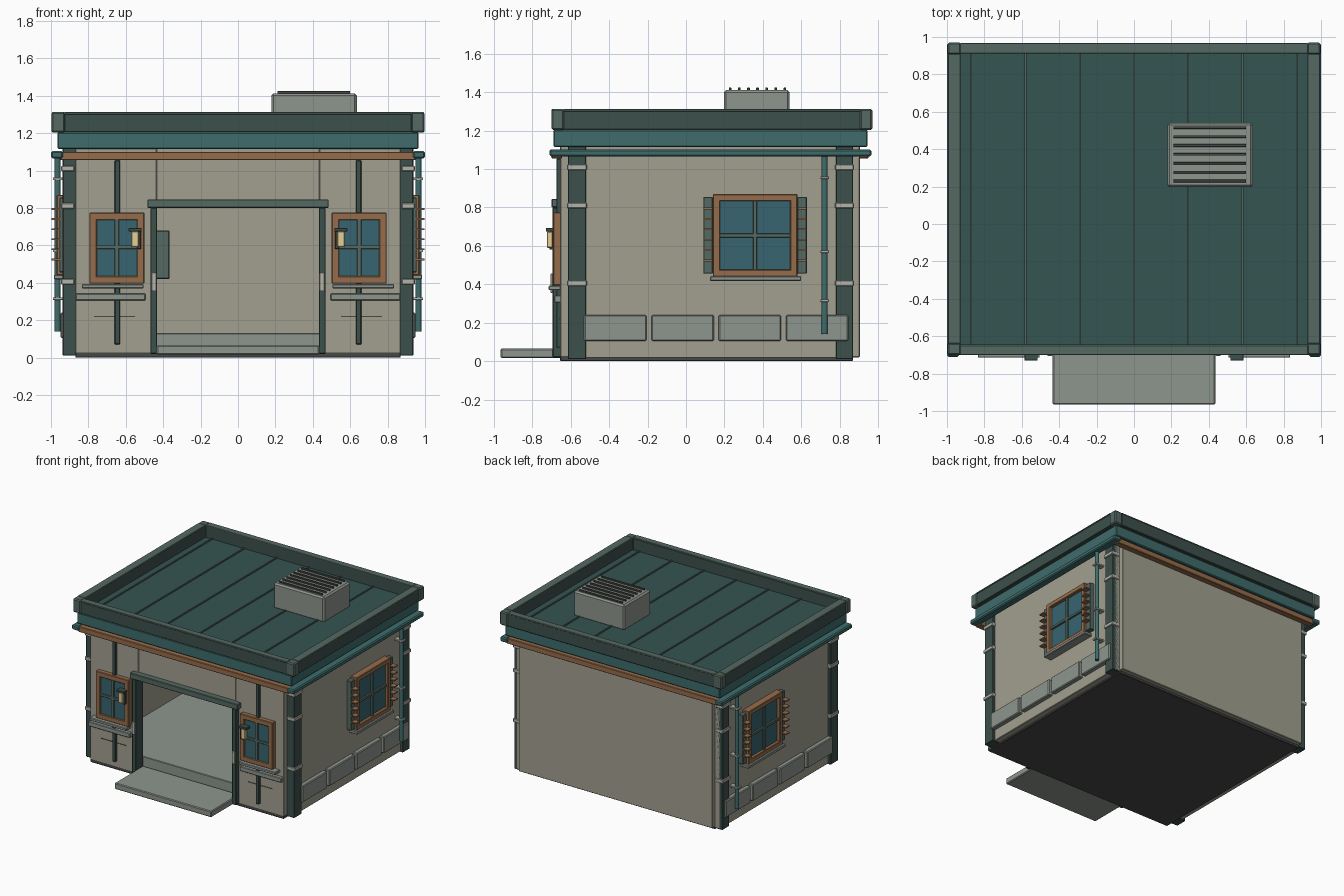
import bpy, math

COLORS = {
    "plaster": (0.36, 0.35, 0.28, 1), "stone": (0.27, 0.30, 0.27, 1),
    "teal": (0.05, 0.15, 0.15, 1), "roof": (0.035, 0.09, 0.085, 1),
    "trim": (0.09, 0.14, 0.12, 1), "post": (0.045, 0.08, 0.07, 1),
    "wood": (0.30, 0.15, 0.07, 1), "glass": (0.04, 0.13, 0.16, 1),
    "band": (0.45, 0.46, 0.40, 1), "dark": (0.06, 0.065, 0.06, 1),
    "lamp": (0.80, 0.62, 0.30, 1),
}
MATS = {}
for key, col in COLORS.items():
    MATS[key] = bpy.data.materials.new(key)
    MATS[key].diffuse_color = col


def box(name, mat, x, y, z, bevel=0.004):
    """Bevelled box from (min, max) ranges."""
    lo = [min(r) for r in (x, y, z)]
    hi = [max(r) for r in (x, y, z)]
    bpy.ops.mesh.primitive_cube_add(size=1, location=[(a + b) / 2 for a, b in zip(lo, hi)])
    ob = bpy.context.object
    ob.name = name
    ob.scale = [b - a for a, b in zip(lo, hi)]
    bpy.ops.object.transform_apply(location=False, rotation=False, scale=True)
    ob.data.materials.append(MATS[mat])
    if bevel:
        m = ob.modifiers.new("bevel", 'BEVEL')
        m.width = bevel
        m.segments = 1
    return ob


def pipe(name, mat, x, y, z0, z1, r):
    bpy.ops.mesh.primitive_cylinder_add(vertices=16, radius=r, depth=z1 - z0, location=(x, y, (z0 + z1) / 2))
    ob = bpy.context.object
    ob.name = name
    ob.data.materials.append(MATS[mat])
    bpy.ops.object.shade_smooth_by_angle()


# Floor, entrance step and threshold
box("base_slab", "dark", (-0.87, 0.87), (-0.655, 0.87), (0, 0.03))
box("interior_floor", "stone", (-0.87, 0.87), (-0.58, 0.87), (0.03, 0.13))
box("entrance_step", "stone", (-0.435, 0.435), (-0.965, -0.60), (0.015, 0.065), 0.006)

# Shell: back wall and header over the doorway
box("back_wall", "plaster", (-0.87, 0.87), (0.84, 0.905), (0.02, 1.12))
box("door_header", "plaster", (-0.435, 0.435), (-0.65, -0.60), (0.83, 1.12), 0.002)
box("door_lintel", "trim", (-0.485, 0.485), (-0.70, -0.60), (0.80, 0.845))
box("wall_cabinet", "trim", (-0.60, -0.365), (0.76, 0.84), (0.42, 0.68), 0.006)

for s, side in ((1, "right"), (-1, "left")):
    def sbox(name, mat, x, y, z, bevel=0.004):
        return box(f"{side}_{name}", mat, (s * x[0], s * x[1]), y, z, bevel)

    # Side and front walls
    sbox("side_wall", "plaster", (0.84, 0.915), (-0.60, 0.87), (0.015, 1.12))
    sbox("front_wall", "plaster", (0.435, 0.87), (-0.655, -0.60), (0.02, 1.12))

    # Corner posts with pale bands
    for y0, y1, pos in ((-0.615, -0.52, "front"), (0.78, 0.87, "rear")):
        sbox(f"{pos}_post", "post", (0.865, 0.937), (y0, y1), (0.01, 1.12))
        for z in (1.01, 0.81, 0.405):
            sbox(f"{pos}_post_band", "band", (0.875, 0.945), (y0 - 0.004, y1 + 0.004), (z - 0.015, z + 0.015))

    # Door jamb and latch plate
    sbox("door_jamb", "post", (0.432, 0.468), (-0.695, -0.60), (0.02, 0.80))
    sbox("latch_plate", "band", (0.437, 0.463), (-0.705, -0.69), (0.355, 0.455), 0.002)

    # Front window, sill, ledge and batten
    sbox("front_batten", "post", (0.63, 0.66), (-0.675, -0.65), (0.07, 1.055))
    for xr, zr in (((0.50, 0.54), (0.395, 0.775)), ((0.755, 0.795), (0.395, 0.775)),
                   ((0.53, 0.765), (0.395, 0.435)), ((0.53, 0.765), (0.735, 0.775))):
        sbox("front_window_frame", "wood", xr, (-0.692, -0.65), zr)
    sbox("front_window_glass", "glass", (0.53, 0.765), (-0.68, -0.65), (0.42, 0.75), 0)
    sbox("front_window_mullion", "trim", (0.636, 0.659), (-0.69, -0.67), (0.43, 0.75), 0.002)
    sbox("front_window_crossbar", "trim", (0.53, 0.765), (-0.69, -0.67), (0.58, 0.60), 0.002)
    sbox("front_window_sill", "stone", (0.505, 0.835), (-0.715, -0.65), (0.37, 0.393))
    sbox("front_ledge", "stone", (0.495, 0.868), (-0.685, -0.65), (0.305, 0.342))
    sbox("front_panel_seam", "dark", (0.55, 0.77), (-0.658, -0.65), (0.217, 0.222), 0)

    # Wall lamp
    sbox("lamp_body", "lamp", (0.53, 0.57), (-0.725, -0.695), (0.59, 0.675))
    sbox("lamp_bracket", "post", (0.518, 0.54), (-0.71, -0.68), (0.58, 0.69), 0.002)
    sbox("lamp_cap", "post", (0.515, 0.585), (-0.73, -0.68), (0.675, 0.692), 0.002)

    # Side window with frame, bars and sill
    for yr, zr in (((0.14, 0.178), (0.44, 0.87)), ((0.542, 0.58), (0.44, 0.87)),
                   ((0.17, 0.55), (0.44, 0.477)), ((0.17, 0.55), (0.833, 0.87))):
        sbox("side_window_frame", "wood", (0.91, 0.97), yr, zr)
    sbox("side_window_glass", "glass", (0.91, 0.945), (0.17, 0.55), (0.46, 0.85), 0)
    sbox("side_window_mullion", "trim", (0.94, 0.96), (0.35, 0.37), (0.47, 0.84), 0.002)
    sbox("side_window_crossbar", "trim", (0.94, 0.96), (0.17, 0.55), (0.645, 0.665), 0.002)
    sbox("side_window_sill", "stone", (0.91, 0.985), (0.125, 0.60), (0.418, 0.442))

    # Shutters with slats
    for y0 in (0.09, 0.58):
        sbox("shutter", "trim", (0.91, 0.955), (y0, y0 + 0.05), (0.455, 0.855))
        for i in range(6):
            z = 0.52 + i * 0.054
            sbox("shutter_slat", "wood", (0.95, 0.997), (y0 + 0.002, y0 + 0.048), (z, z + 0.009), 0)

    # Stone plinth panels
    for i in range(4):
        y = -0.53 + i * 0.35
        sbox("plinth_panel", "stone", (0.90, 0.95), (y, y + 0.325), (0.105, 0.24), 0.006)

    # Downpipe with clamps
    pipe(f"{side}_downpipe", "teal", s * 0.965, 0.722, 0.14, 1.08, 0.016)
    for z in (0.315, 0.57, 0.955):
        sbox("pipe_clamp", "band", (0.91, 0.99), (0.70, 0.744), (z - 0.007, z + 0.007), 0.002)

    # Side gutter and parapet
    sbox("gutter", "teal", (0.935, 1.0), (-0.71, 0.965), (1.065, 1.103), 0.008)
    sbox("parapet", "post", (0.93, 0.99), (-0.65, 0.92), (1.205, 1.308))
    for y0 in (-0.70, 0.905):
        sbox("parapet_corner", "trim", (0.925, 0.997), (y0, y0 + 0.065), (1.203, 1.312), 0.008)

# Wooden eave boards and front/back parapets
for pos, eave, para in (("front", (-0.70, -0.645), (-0.695, -0.645)), ("back", (0.90, 0.95), (0.912, 0.965))):
    box(f"{pos}_eave_board", "wood", (-0.95, 0.95), eave, (1.055, 1.10))
    box(f"{pos}_parapet", "post", (-0.93, 0.93), para, (1.205, 1.308))

# Trim cap along the top of the parapet
for xr, yr in (((-0.93, 0.93), (-0.70, -0.648)), ((-0.93, 0.93), (0.912, 0.967)),
               ((0.928, 0.995), (-0.64, 0.91)), ((-0.995, -0.928), (-0.64, 0.91))):
    box("parapet_cap", "trim", xr, yr, (1.30, 1.312), 0.003)

# Fascia, roof deck and standing seams
box("roof_fascia", "teal", (-0.965, 0.965), (-0.69, 0.945), (1.115, 1.205), 0.006)
box("roof_deck", "roof", (-0.94, 0.94), (-0.66, 0.925), (1.19, 1.213), 0)
for i in range(-3, 4):
    box("roof_seam", "trim", (i * 0.29 - 0.005, i * 0.29 + 0.005), (-0.645, 0.912), (1.21, 1.222), 0)

# Rooftop vent with louvres
box("vent_box", "stone", (0.178, 0.635), (0.197, 0.54), (1.205, 1.412), 0.012)
for i in range(7):
    y = 0.23 + i * 0.0475
    box("vent_louvre", "dark", (0.21, 0.60), (y - 0.007, y + 0.007), (1.405, 1.424), 0.002)
